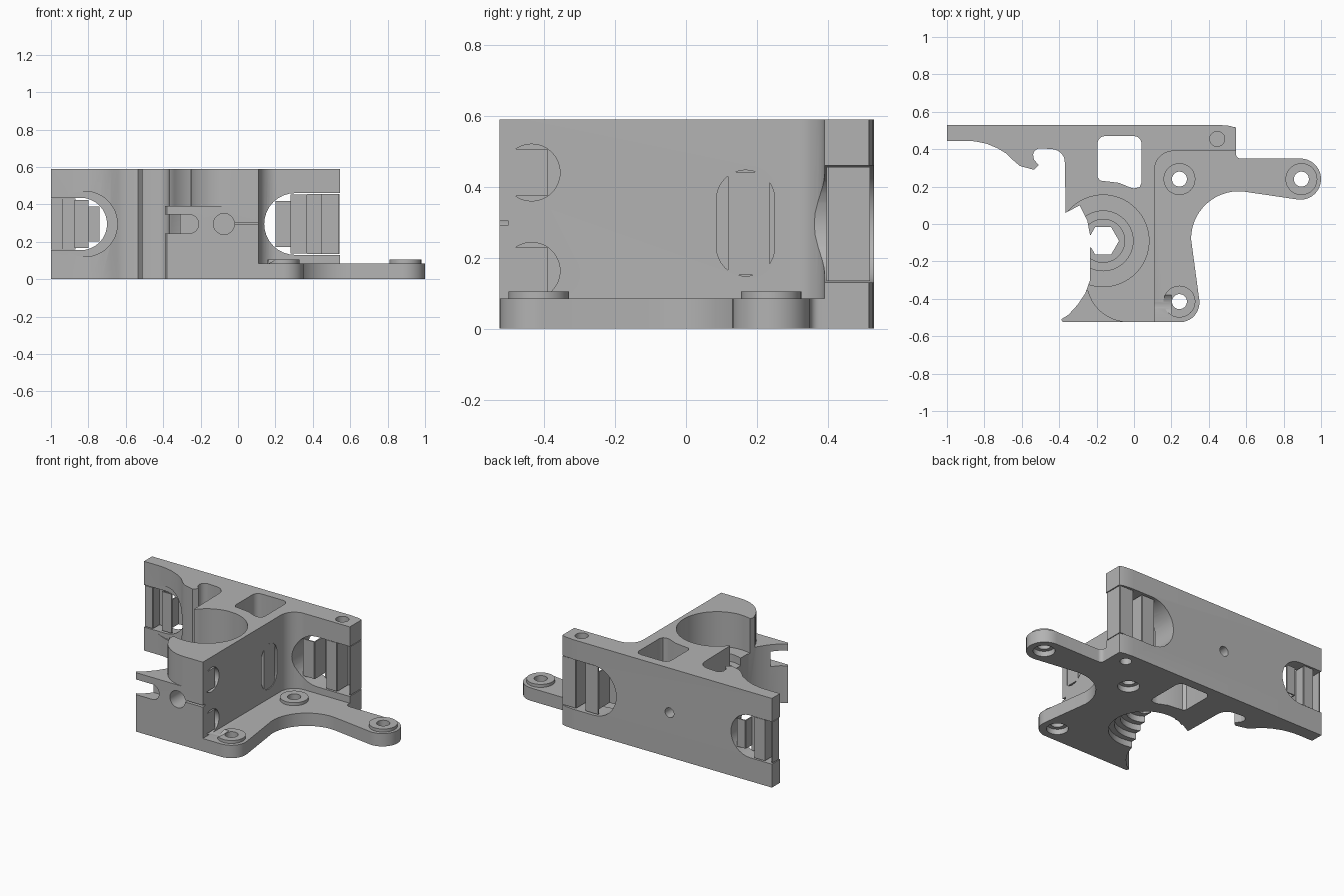
import bpy, bmesh
from math import cos, sin, pi, radians, sqrt

cube = bpy.data.objects.get("Cube")
if cube:
    bpy.data.objects.remove(cube, do_unlink=True)

grey = bpy.data.materials.new("printed_grey")
grey.use_nodes = True
grey.diffuse_color = (0.45, 0.45, 0.45, 1)
grey.node_tree.nodes["Principled BSDF"].inputs["Base Color"].default_value = (0.45, 0.45, 0.45, 1)


def arc(u, v, r, a0, a1, n=16):
    angles = [radians(a0 + (a1 - a0) * i / n) for i in range(n + 1)]
    return [(u + r * cos(a), v + r * sin(a)) for a in angles]


def circle(u, v, r, n=48):
    return arc(u, v, r, 0, 360, n)[:-1]


def slot(u0, u1, v, r):
    """Horizontal stadium between two end centres."""
    return arc(u1, v, r, -90, 90) + arc(u0, v, r, 90, 270)


def upright(pts):
    return [(v, u) for u, v in pts]


def rect(u0, u1, v0, v1):
    return [(u0, v0), (u1, v0), (u1, v1), (u0, v1)]


def prism(name, pts, w0, w1, axis="z"):
    """Extrude a flat profile along one axis."""
    place = {"z": lambda u, v: (u, v, w0),
             "y": lambda u, v: (u, w0, v),
             "x": lambda u, v: (w0, u, v)}[axis]
    shift = [(w1 - w0) if a == axis else 0 for a in "xyz"]
    bm = bmesh.new()
    face = bm.faces.new([bm.verts.new(place(*p)) for p in pts])
    new = bmesh.ops.extrude_face_region(bm, geom=[face], use_keep_orig=True)["geom"]
    bmesh.ops.translate(bm, vec=shift, verts=[g for g in new if isinstance(g, bmesh.types.BMVert)])
    bmesh.ops.recalc_face_normals(bm, faces=bm.faces)
    me = bpy.data.meshes.new(name)
    bm.to_mesh(me)
    bm.free()
    me.materials.append(grey)
    ob = bpy.data.objects.new(name, me)
    bpy.context.collection.objects.link(ob)
    return ob


def combine(target, tool, operation):
    mod = target.modifiers.new("join", "BOOLEAN")
    mod.object, mod.operation, mod.solver = tool, operation, "EXACT"
    bpy.context.view_layer.objects.active = target
    bpy.ops.object.modifier_apply(modifier=mod.name)
    bpy.data.objects.remove(tool, do_unlink=True)


def cut(pts, w0, w1, axis="z"):
    combine(body, prism("cutter", pts, w0, w1, axis), "DIFFERENCE")


# Main body: back wall, hooked pillar, and motor-side block in one outline
outline = [(-1, .53), (-1, .445), (-.9, .445), (-.85, .442), (-.79, .43), (-.73, .405),
           (-.68, .375), (-.645, .34), (-.61, .31), (-.535, .29), (-.51, .315), (-.535, .345)]
outline += arc(-.5, .365, .04, 170, 90, 6)
outline += arc(-.44, .33, .07, 85, 0, 8)
outline += [(-.365, .06), (-.29, .10), (-.25, .02), (-.235, -.06), (-.235, -.3), (-.26, -.37),
            (-.3, -.43), (-.35, -.485), (-.39, -.51), (-.38, -.525), (.11, -.525)]
outline += arc(.21, .29, .1, 180, 90, 10)
outline += [(.545, .39), (.545, .515), (.51, .525), (.45, .53)]
body = prism("body", outline, 0, .59)

# Mounting flange with three bosses
flange = [(.05, -.525), (.24, -.525)]
flange += arc(.245, -.42, .105, -90, 8, 10)
flange += arc(.56, -.08, .255, 180, 85, 14)
flange += arc(.89, .24, .11, -98, 90, 18)
flange += arc(.57, .375, .025, -90, -180, 5)
flange += [(.545, .42), (.05, .42)]
combine(body, prism("flange", flange, 0, .085), "UNION")
mounts = [(.243, -.415), (.243, .24), (.895, .24)]
for x, y in mounts:
    combine(body, prism("boss", circle(x, y, .085), .06, .105), "UNION")
for x, y in mounts:
    cut(circle(x, y, .04), -.1, .2)
    cut(circle(x, y, .065), -.1, .035)

# Lowered front corner
corner = [(-.5, -.6), (-.03, -.6)] + arc(-.03, -.3, .225, -90, -165, 10) + [(-.5, -.36)]
cut(corner, .39, .7)

# Stepped bore from above, stepped recess from below, hexagon through the middle
CX, CY = -.165, -.09
for r, z in [(.245, .36), (.16, .31), (.115, .28)]:
    cut(circle(CX, CY, r, 64), z, .7)
for i in range(4):
    cut(circle(CX, CY, .22 - .035 * i), -.1, .04 * (i + 1))
cut(circle(CX, CY, .085, 6), -.1, .7)
cut(rect(-.4, CX, -.125, -.06), -.1, .7)

# Vertical window behind the bore
window = arc(0, .43, .04, 0, 90, 5) + arc(-.155, .43, .04, 90, 180, 5)
window += [(-.195, .25), (-.18, .232), (-.08, .22), (-.02, .195), (0, .19), (.03, .197), (.04, .22)]
cut(window, -.1, .7)

# Round-ended openings at both ends of the back wall
Z = .295
cut(slot(.305, 1.2, Z, .165), .2, .6, "y")
cut(circle(-.82, Z, .175), .2, .446, "y")
cut(slot(-1.4, -.84, Z, .14), .2, .6, "y")

# Screw holes in the wall
cut(circle(.445, .455, .04), .5, .7)
cut(circle(.445, .455, .035), -.1, .1)
cut(circle(-.25, Z, .032), .45, .6, "y")

# Side-face pockets
cut(upright(slot(.23, .365, .168, .082)), .05, .2, "x")
for z in (.44, .163):
    cut([(max(y, -.485), v) for y, v in circle(-.435, z, .08)], .03, .2, "x")

# Front-face slot, bolt hole and slit
cut(slot(-.6, -.26, Z, .05), -.6, -.44, "y")
cut(circle(-.075, Z, .056), -.6, -.36, "y")
cut(rect(-.02, .2, .292, .304), -.6, -.5, "y")

# Flat panels standing inside the side pockets
prism("slot_panel", rect(.118, .235, .152, .442), .045, .106, "x")
for name, z in (("upper", .44), ("lower", .163)):
    prism(name + "_pocket_panel", rect(-.484, -.39, z - .066, z + .066), .025, .106, "x")


def zigzag(name, xs, y_front, y_back, centre, r, side):
    """Square-wave support wall filling a round-ended opening."""
    t = .008
    parts = []
    for i, (x0, x1) in enumerate(zip(xs, xs[1:])):
        inner = x0 if side > 0 else x1
        d = max(0, (centre - inner) * side)
        h = sqrt(max(r * r - d * d, 0)) - .005
        y = y_front if i % 2 == 0 else y_back
        parts.append(prism(name + "_panel", rect(x0, x1, Z - h, Z + h), y - t / 2, y + t / 2, "y"))
        edge = x1 if side > 0 else x0
        parts.append(prism(name + "_web", rect(y_front, y_back, Z - h, Z + h),
                           edge - t / 2, edge + t / 2, "x"))
    return parts


zigzag("right_support", [.2, .28, .37, .445, .54], .4, .515, .305, .165, 1)
zigzag("left_support", [-.995, -.94, -.87, -.8, -.74], .452, .52, -.84, .14, -1)

# Smooth the curved walls while keeping edges crisp
bpy.ops.object.select_all(action="DESELECT")
body.select_set(True)
bpy.context.view_layer.objects.active = body
bpy.ops.object.shade_smooth_by_angle(angle=radians(30))
